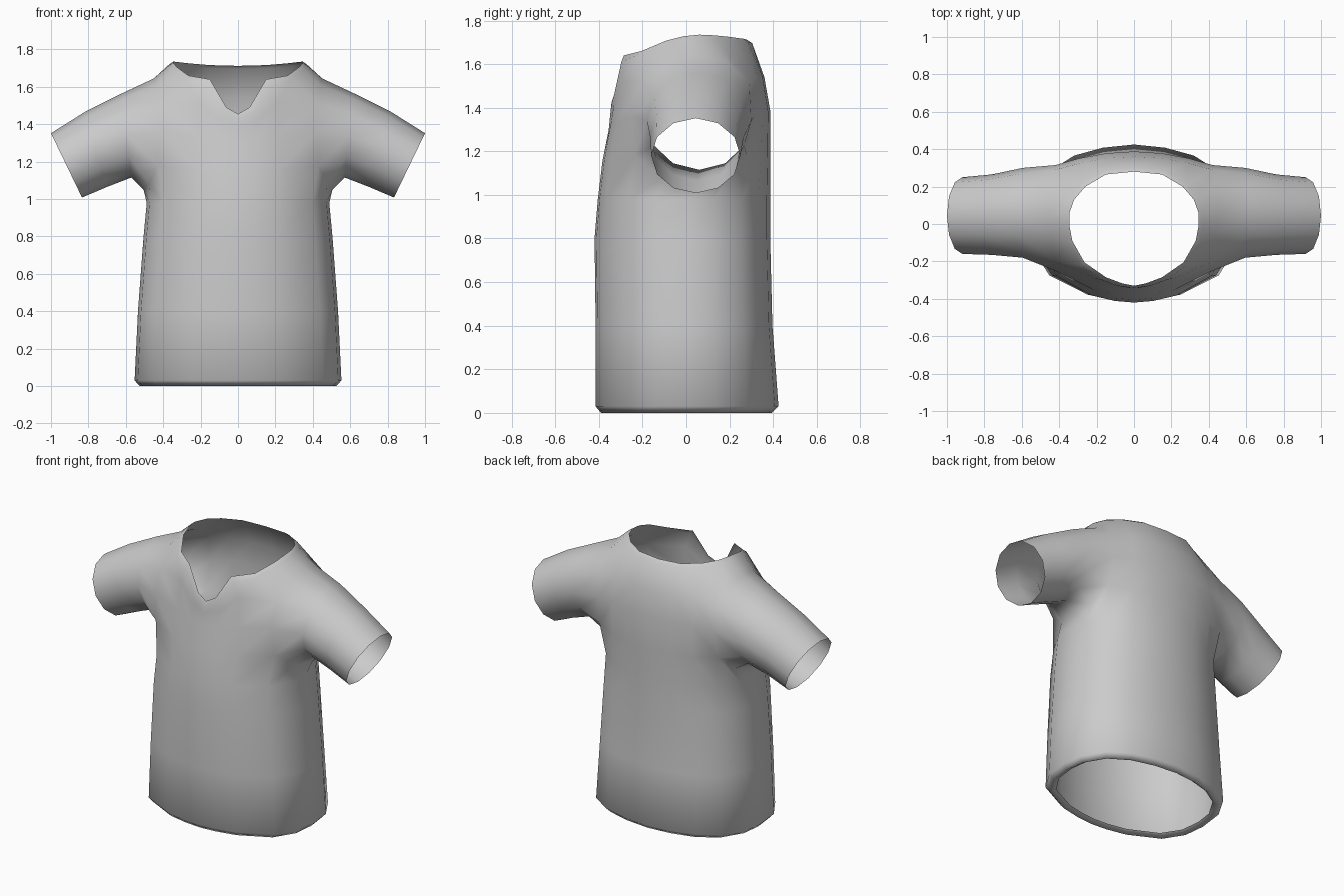
import bpy, bmesh, math
from mathutils import Vector

if "Cube" in bpy.data.objects:
    bpy.data.objects.remove(bpy.data.objects["Cube"])

fabric = bpy.data.materials.new("grey fabric")
fabric.diffuse_color = (0.6, 0.6, 0.6, 1)
fabric.use_nodes = True
fabric.node_tree.nodes["Principled BSDF"].inputs["Base Color"].default_value = fabric.diffuse_color

bm = bmesh.new()
V = lambda pts: [bm.verts.new(p) for p in pts]


def bridge(a, b):
    """Join two equal rows of vertices with quads."""
    for i in range(len(a) - 1):
        bm.faces.new((a[i + 1], a[i], b[i], b[i + 1]))


# Half cross-section, running from back centre round the side to front centre
section = [(0, 1), (.3, .96), (.58, .86), (.82, .66), (.97, .33), (1, .02),
           (.97, -.34), (.82, -.66), (.45, -.91), (.2, -.98), (0, -1)]

# Body rings: height, half width, front depth, back depth (turned-in hem first)
body = [(.02, .49, .36, .37), (.0, .525, .39, .395), (.03, .553, .415, .425),
        (.4, .535, .415, .397), (.8, .505, .42, .387), (.98, .488, .405, .387)]
rings = [V((x * w, y * (b if y > 0 else f), z) for x, y in section)
         for z, w, f, b in body]
for lower, upper in zip(rings, rings[1:]):
    bridge(lower, upper)

# Armhole: underside, top (both back to front), and the two side points
under = V([(.43, .28, 1.18), (.475, .17, 1.08), (.505, .04, 1.05),
           (.475, -.10, 1.08), (.43, -.235, 1.18)])
over = V([(.42, .29, 1.52), (.44, .18, 1.61), (.45, .05, 1.645),
          (.44, -.08, 1.61), (.42, -.20, 1.51)])
arm_back, arm_front = V([(.42, .315, 1.36), (.42, -.25, 1.36)])

# Chest and back panels beside the armhole
back = [V([(0, .388, 1.17), (.15, .375, 1.17), (.29, .345, 1.17)]),
        V([(0, .388, 1.38), (.15, .378, 1.38), (.29, .352, 1.38)]),
        V([(0, .36, 1.54), (.15, .352, 1.54), (.29, .325, 1.54)])]
front = [V([(.22, -.35, 1.16), (.1, -.375, 1.16), (0, -.383, 1.16)]),
         V([(.22, -.315, 1.34), (.1, -.346, 1.32), (0, -.355, 1.30)]),
         V([(.21, -.292, 1.52), (.1, -.33, 1.42), (0, -.346, 1.39)])]
chest = back[0] + under + front[0]
yoke = back[2] + over + front[2]
bridge(rings[-1], chest)
bridge(back[0] + under[:1], back[1] + [arm_back])
bridge(back[1] + [arm_back], back[2] + over[:1])
bridge(under[-1:] + front[0], [arm_front] + front[1])
bridge([arm_front] + front[1], over[-1:] + front[2])

# Neckline with a V notch, and a rolled collar edge just outside it
neck = [(0, .28, 1.712), (.15, .265, 1.716), (.26, .2, 1.725),
        (.32, .13, 1.732), (.345, .06, 1.735), (.345, -.01, 1.728),
        (.33, -.09, 1.708), (.265, -.205, 1.66), (.15, -.285, 1.64),
        (.062, -.318, 1.49), (0, -.33, 1.455)]
collar = []
for i, (x, y, z) in enumerate(neck):
    out = Vector((x, y, 0)).normalized() * .024
    if i < 8:
        p = (x + out.x, y + out.y, z - .016)
    else:
        p = (x + (0 if i == 10 else .026), y - .012, z - .03)
    collar.append(p)
collar = V(collar)
bridge(yoke, collar)
bridge(collar, V(neck))

# Sleeve: twelve-sided rings from the armhole to the open cuff
loop = over[::-1] + [arm_back] + under + [arm_front]
loop = over[2::-1] + [arm_back] + under + [arm_front] + over[:2:-1]
# centre x, y, z, then the upward half axis x, z, and the half depth
for cx, cy, cz, ux, uz, d in [(.595, .06, 1.34, .025, .225, .24),
                              (.76, .05, 1.265, .06, .2, .215),
                              (.917, .045, 1.18, .083, .172, .205)]:
    ring = V((cx + ux * math.cos(a), cy + d * math.sin(a), cz + uz * math.cos(a))
             for a in (i * math.tau / 12 for i in range(12)))
    bridge(ring + ring[:1], loop + loop[:1])
    loop = ring

# Face outward, then mirror to the other half
bmesh.ops.recalc_face_normals(bm, faces=bm.faces)
bm.faces.ensure_lookup_table()
side = max((f for f in bm.faces if .3 < f.calc_center_median().z < .7),
           key=lambda f: f.calc_center_median().x)
if side.normal.x < 0:
    bmesh.ops.reverse_faces(bm, faces=bm.faces)

mesh = bpy.data.meshes.new("shirt")
bm.to_mesh(mesh)
bm.free()
mesh.materials.append(fabric)
shirt = bpy.data.objects.new("shirt", mesh)
bpy.context.collection.objects.link(shirt)
mirror = shirt.modifiers.new("mirror", 'MIRROR')
mirror.use_clip = True
mirror.merge_threshold = .0005
for p in mesh.polygons:
    p.use_smooth = True
